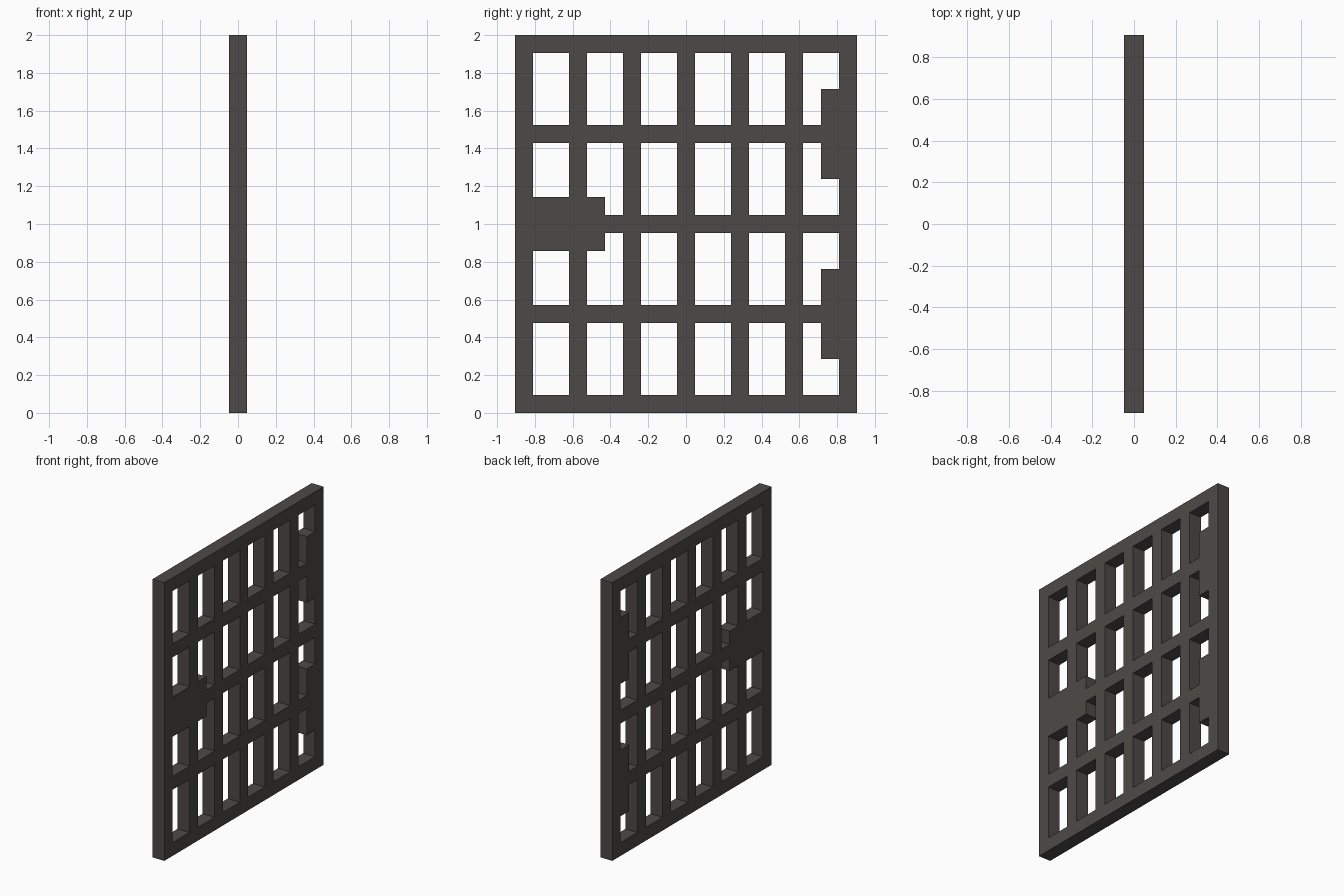
import bpy
import bmesh
import math

if "Cube" in bpy.data.objects:
    bpy.data.objects.remove(bpy.data.objects["Cube"])

COLS, ROWS = 19, 21          # gate laid out on a square module
U = 2.0 / ROWS               # module size
T = U / 2                    # half thickness

iron = bpy.data.materials.new("dark iron")
iron.diffuse_color = (0.073, 0.066, 0.063, 1)
iron.use_nodes = True
iron.node_tree.nodes["Principled BSDF"].inputs["Base Color"].default_value = iron.diffuse_color


def part_at(c, r):
    """Which part fills this module, or None for an opening."""
    if not (0 <= c < COLS and 0 <= r < ROWS):
        return None
    if 1 <= c <= 4 and 9 <= r <= 11:
        return "lock_plate"
    if c == 17 and 3 <= r <= 7:
        return "lower_hinge_plate"
    if c == 17 and 13 <= r <= 17:
        return "upper_hinge_plate"
    if c in (0, COLS - 1) or r in (0, ROWS - 1):
        return "outer_frame"
    if c % 3 == 0 or r % 5 == 0:
        return "bar_lattice"
    return None


def build(name):
    """Both faces of a part plus walls wherever it meets an opening."""
    bm = bmesh.new()

    def quad(*pts):
        bm.faces.new([bm.verts.new((x, (c - COLS / 2) * U, r * U)) for x, c, r in pts])

    for c in range(COLS):
        for r in range(ROWS):
            if part_at(c, r) != name:
                continue
            ring = [(c, r), (c + 1, r), (c + 1, r + 1), (c, r + 1)]
            quad(*[(T, *p) for p in ring])
            quad(*[(-T, *p) for p in reversed(ring)])
            for i, (dc, dr) in enumerate([(0, -1), (1, 0), (0, 1), (-1, 0)]):
                if part_at(c + dc, r + dr) is None:
                    a, b = ring[i], ring[(i + 1) % 4]
                    quad((T, *b), (T, *a), (-T, *a), (-T, *b))
    bmesh.ops.remove_doubles(bm, verts=bm.verts[:], dist=1e-4)
    bmesh.ops.dissolve_limit(bm, angle_limit=math.radians(1),
                             verts=bm.verts[:], edges=bm.edges[:])
    me = bpy.data.meshes.new(name)
    bm.to_mesh(me)
    bm.free()
    me.materials.append(iron)
    bpy.context.collection.objects.link(bpy.data.objects.new(name, me))


for part in ("outer_frame", "bar_lattice", "lock_plate",
             "lower_hinge_plate", "upper_hinge_plate"):
    build(part)
